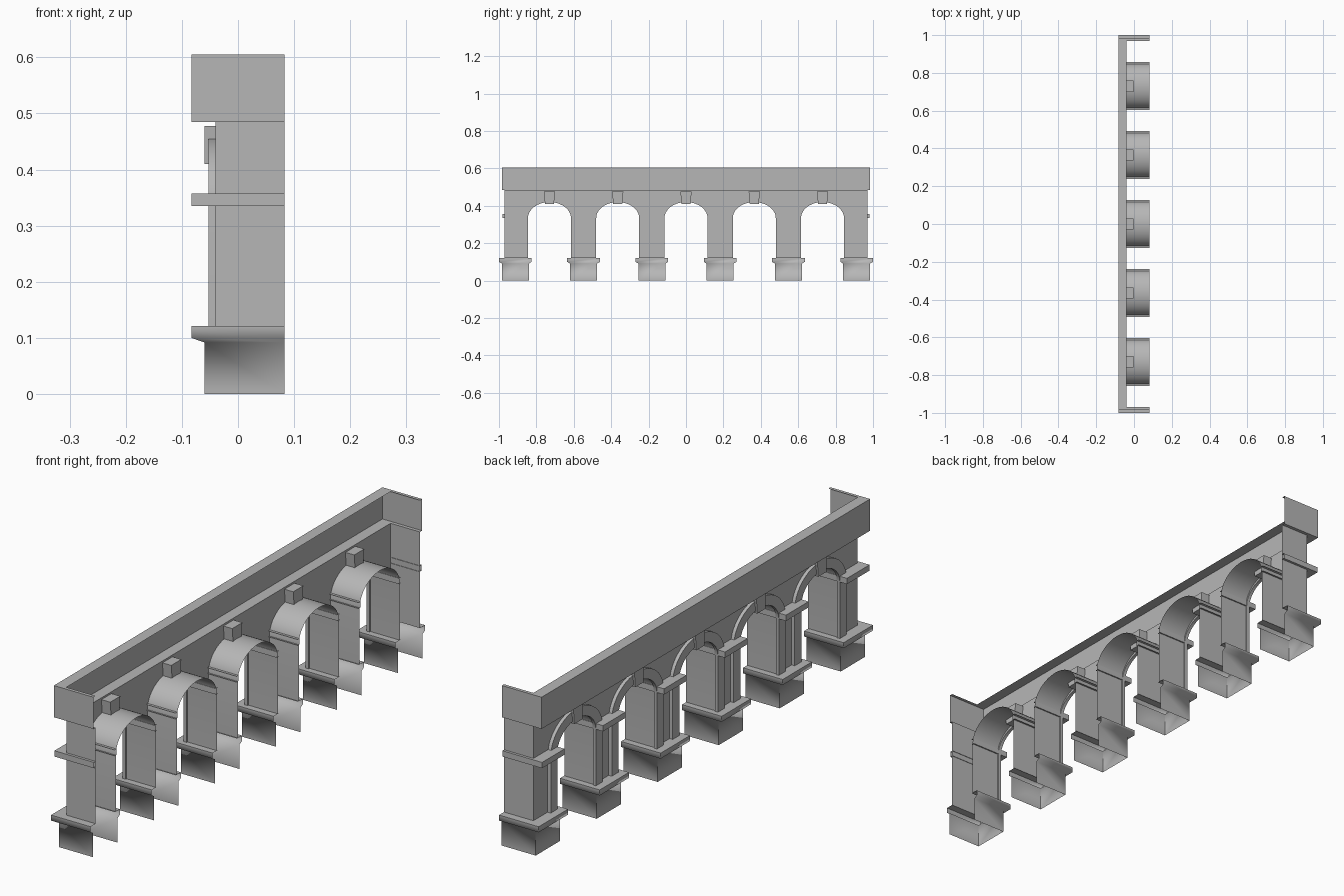
import bpy, bmesh, math

if "Cube" in bpy.data.objects:
    bpy.data.objects.remove(bpy.data.objects["Cube"])

PITCH, BACK, WALL = 0.365, 0.083, -0.04      # arch spacing, open back, wall plane
SILL, SPRING, TOP = 0.121, 0.335, 0.485      # pier foot, arch spring, wall top
HALF, END = 0.12, 0.97                       # half opening width, end wall position
ARCHES = [PITCH * i for i in range(-2, 3)]
PIERS = [PITCH * (i - 2.5) for i in range(6)]
STEPS = 20

stone = bpy.data.materials.new("dark_stone")
stone.diffuse_color = (0.47, 0.47, 0.47, 1)
stone.use_nodes = True
stone.node_tree.nodes["Principled BSDF"].inputs["Base Color"].default_value = stone.diffuse_color


def finish(name, bm, smooth=0):
    bmesh.ops.remove_doubles(bm, verts=bm.verts, dist=1e-5)
    bmesh.ops.recalc_face_normals(bm, faces=bm.faces)
    me = bpy.data.meshes.new(name)
    bm.to_mesh(me)
    bm.free()
    me.materials.append(stone)
    ob = bpy.data.objects.new(name, me)
    bpy.context.collection.objects.link(ob)
    if smooth:
        bpy.ops.object.select_all(action='DESELECT')
        ob.select_set(True)
        bpy.context.view_layer.objects.active = ob
        bpy.ops.object.shade_smooth_by_angle(angle=math.radians(smooth))
    return ob


def loft(bm, rows, closed=False):
    """Skin quads between successive rows of points."""
    grid = [[bm.verts.new(p) for p in r] for r in rows]
    pairs = list(zip(grid, grid[1:]))
    if closed:
        pairs.append((grid[-1], grid[0]))
    for a, b in pairs:
        for i in range(len(a) - 1):
            bm.faces.new((a[i], a[i + 1], b[i + 1], b[i]))


def u_row(c, x, h, z):
    """U-shaped course, open at the back."""
    return [(BACK, c - h, z), (x, c - h, z), (x, c + h, z), (BACK, c + h, z)]


def box(bm, x0, x1, y0, y1, z0, z1, taper=1.0):
    geo = bmesh.ops.create_cube(bm, size=1)
    for v in geo['verts']:
        t = taper if v.co.z < 0 else 1.0
        v.co = ((x0 + x1) / 2 + v.co.x * (x1 - x0),
                (y0 + y1) / 2 + v.co.y * (y1 - y0) * t,
                (z0 + z1) / 2 + v.co.z * (z1 - z0))


def curve(c, a, b):
    return [(c - a * math.cos(math.pi * i / STEPS),
             SPRING + b * math.sin(math.pi * i / STEPS)) for i in range(STEPS + 1)]


def arch(c, a, b):
    return [(c - a, SILL)] + curve(c, a, b) + [(c + a, SILL)]


# Pier bases with flared cap moulding, softly shaded
for c in PIERS:
    bm = bmesh.new()
    loft(bm, [u_row(c, *r) for r in (
        (-0.06, 0.0725, 0), (-0.06, 0.0725, 0.092), (-0.083, 0.0875, 0.1),
        (-0.083, 0.0875, SILL), (WALL, 0.0575, SILL))])
    finish("pier_base", bm, 75)

# Wall sheet: pier strips, spandrels over the arches, end walls
bm = bmesh.new()
for c in PIERS:
    ys = [max(-END, min(END, c + s * 0.0625)) for s in (-1, 1)]
    loft(bm, [[(WALL, y, z) for y in ys] for z in (SILL, SPRING, TOP)])
for c in ARCHES:
    pts = curve(c, HALF, 0.095)
    loft(bm, [[(WALL, y, z) for y, z in pts], [(WALL, y, TOP) for y, z in pts]])
for s in (-1, 1):
    loft(bm, [[(x, s * END, z) for x in (WALL, BACK)] for z in (SILL, TOP)])
finish("arcade_wall", bm)

for c in ARCHES:
    # Vault and jambs behind each opening
    bm = bmesh.new()
    loft(bm, [[(x, y, z) for y, z in arch(c, HALF, 0.095)] for x in (WALL, BACK)])
    finish("arch_vault", bm, 30)

    # Raised band around the opening
    bm = bmesh.new()
    inner, outer = arch(c, 0.115, 0.085), arch(c, 0.155, 0.122)
    loft(bm, [[(x, y, z) for y, z in p] for x, p in (
        (WALL, inner), (-0.053, inner), (-0.053, outer), (WALL, outer))], closed=True)
    finish("arch_band", bm, 30)

    # Keystone
    bm = bmesh.new()
    box(bm, -0.06, -0.003, c - 0.03, c + 0.03, 0.41, 0.478, 0.8)
    finish("keystone", bm)

# Impost course wrapping the front and sides of each pier
for c in PIERS:
    bm = bmesh.new()
    lo, hi = max(-0.982, c - 0.0675), min(0.982, c + 0.0675)
    mid, h = (lo + hi) / 2, (hi - lo) / 2
    loft(bm, [u_row(mid, *r) for r in (
        (WALL, h - 0.012, SPRING), (-0.083, h, SPRING),
        (-0.083, h, 0.357), (WALL, h - 0.012, 0.357))])
    finish("impost", bm)

# Parapet channel with end returns
bm = bmesh.new()
loft(bm, [u_row(0, *r) for r in (
    (WALL, END, TOP), (-0.083, 0.983, TOP), (-0.083, 0.983, 0.605), (WALL, END, 0.605))])
finish("parapet", bm)
